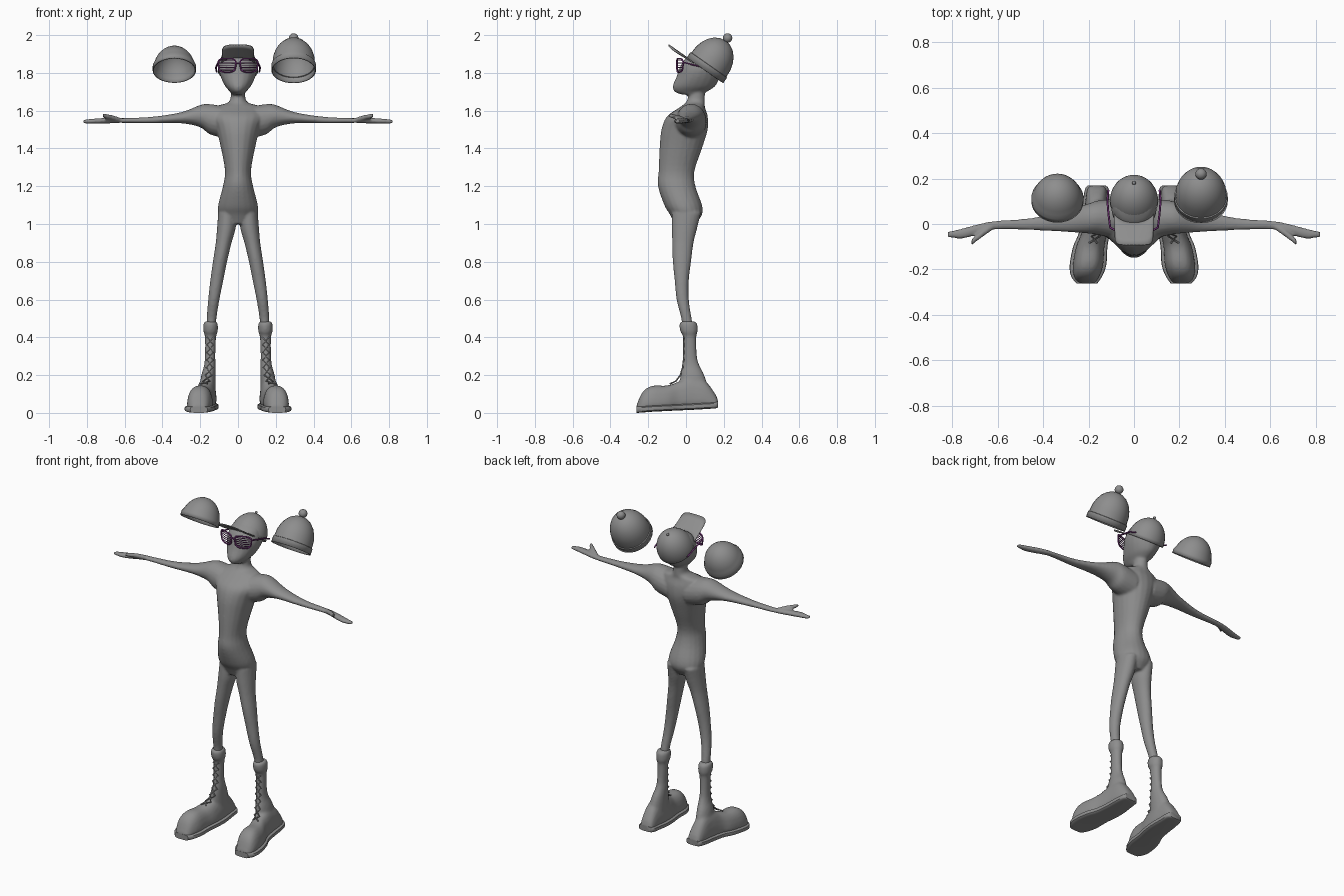
import bpy, bmesh, math
from mathutils import Matrix, Vector

if "Cube" in bpy.data.objects:
    bpy.data.objects.remove(bpy.data.objects["Cube"])


def material(name, rgb):
    m = bpy.data.materials.new(name)
    m.use_nodes = True
    m.diffuse_color = (*rgb, 1)
    m.node_tree.nodes["Principled BSDF"].inputs["Base Color"].default_value = (*rgb, 1)
    return m


GREY = material("plain_grey", (.27, .27, .27))
PURPLE = material("purple_plastic", (.2, .04, .22))
AXES = {"x": (0, 1, 2), "y": (1, 0, 2), "z": (2, 0, 1)}


def spline(rows, steps):
    """Smoothly interpolated copies of the section rows."""
    out = []
    for i in range(len(rows) - 1):
        quad = [rows[max(0, min(len(rows) - 1, i + k))] for k in (-1, 0, 1, 2)]
        for s in range(steps):
            t = s / steps
            out.append([b + t / 2 * (c - a + t * (2*a - 5*b + 4*c - d + t * (3*b - a - 3*c + d)))
                        for a, b, c, d in zip(*quad)])
    return out + [rows[-1]]


def loft(bm, axis, rows, sign=1, power=1.0, taper=0.0, sides=20, steps=4):
    """Closed tube through rows of (position, a_min, a_max, b_min, b_max)."""
    rings = []
    for t, a0, a1, b0, b1 in spline(rows, steps):
        ring = []
        for i in range(sides):
            ang = math.tau * i / sides
            u, v = [math.copysign(abs(f) ** power, f) for f in (math.cos(ang), math.sin(ang))]
            u *= 1 - taper * (v + 1) / 2
            co = [0, 0, 0]
            for k, val in zip(AXES[axis], (t, (a0+a1)/2 + u*(a1-a0)/2, (b0+b1)/2 + v*(b1-b0)/2)):
                co[k] = val
            co[0] *= sign
            ring.append(bm.verts.new(co))
        rings.append(ring)
    for r, q in zip(rings, rings[1:]):
        for i in range(sides):
            j = (i + 1) % sides
            bm.faces.new((r[i], r[j], q[j], q[i]))
    bm.faces.new(rings[0])
    bm.faces.new(rings[-1])


def finish(name, bm, mat=GREY, matrix=None):
    bmesh.ops.recalc_face_normals(bm, faces=bm.faces)
    me = bpy.data.meshes.new(name)
    bm.to_mesh(me)
    bm.free()
    me.materials.append(mat)
    ob = bpy.data.objects.new(name, me)
    bpy.context.collection.objects.link(ob)
    if matrix:
        ob.matrix_world = matrix
    bpy.ops.object.select_all(action="DESELECT")
    ob.select_set(True)
    bpy.context.view_layer.objects.active = ob
    bpy.ops.object.shade_smooth_by_angle(angle=math.radians(40))
    return ob


def fuse(ob, voxel, rounds):
    """Merge overlapping tubes into one smooth skin."""
    rm = ob.modifiers.new("fuse", "REMESH")
    rm.mode, rm.voxel_size, rm.use_smooth_shade = "VOXEL", voxel, True
    sm = ob.modifiers.new("soften", "SMOOTH")
    sm.factor, sm.iterations = .5, rounds


def rods(name, paths, radius, mat):
    """Round rods along (points, closed) paths."""
    cu = bpy.data.curves.new(name, "CURVE")
    cu.dimensions, cu.bevel_depth, cu.bevel_resolution = "3D", radius, 1
    cu.use_fill_caps = True
    for pts, closed in paths:
        sp = cu.splines.new("POLY")
        sp.points.add(len(pts) - 1)
        for p, co in zip(sp.points, pts):
            p.co = (*co, 1)
        sp.use_cyclic_u = closed
    cu.materials.append(mat)
    ob = bpy.data.objects.new(name, cu)
    bpy.context.collection.objects.link(ob)


# Body: torso, neck and head, then mirrored legs, arms and thumbs
torso = [(1.0, .06, -.06, .05), (1.05, .1, -.085, .085), (1.1, .105, -.115, .085),
         (1.2, .08, -.148, .05), (1.28, .069, -.145, .045), (1.4, .09, -.14, .085),
         (1.5, .115, -.13, .115), (1.57, .14, -.1, .115), (1.62, .12, -.03, .1),
         (1.645, .05, 0, .1), (1.69, .038, .015, .1), (1.76, .04, .02, .1)]
head = [(1.685, .03, -.02, .08), (1.7, .042, -.06, .11), (1.73, .068, -.07, .155),
        (1.78, .092, -.05, .18), (1.83, .101, -.032, .19), (1.88, .085, 0, .175),
        (1.91, .05, .05, .15)]
leg = [(.44, .118, .166, -.02, .04), (.5, .114, .166, -.025, .03), (.6, .098, .158, -.05, .015),
       (.7, .078, .147, -.06, .015), (.8, .058, .133, -.07, .027), (.9, .034, .118, -.073, .04),
       (.98, .012, .111, -.076, .06), (1.06, .01, .105, -.075, .08)]
arm = [(.06, -.07, .11, 1.45, 1.62), (.15, -.05, .105, 1.475, 1.635), (.2, -.042, .09, 1.512, 1.63),
       (.3, -.035, .06, 1.533, 1.592), (.45, -.027, .027, 1.533, 1.568), (.6, -.024, .015, 1.535, 1.561),
       (.65, -.033, .008, 1.534, 1.562), (.7, -.05, -.004, 1.532, 1.562),
       (.76, -.065, -.02, 1.531, 1.558), (.82, -.058, -.034, 1.533, 1.552)]
thumb = [(.62, -.025, .005, 1.54, 1.562), (.67, -.06, -.028, 1.552, 1.578), (.715, -.094, -.066, 1.562, 1.585)]
bm = bmesh.new()
for rows in (torso, head):
    loft(bm, "z", [(z, -w, w, y0, y1) for z, w, y0, y1 in rows])
for side in (1, -1):
    loft(bm, "z", leg, side)
    loft(bm, "x", arm, side)
    loft(bm, "x", thumb, side)
fuse(finish("body", bm), .007, 5)

# Boots: foot and shaft fused, with a separate sole and crossed laces
foot = [(.17, .13, .2, .03, .06), (.155, .115, .212, .026, .1), (.1, .11, .222, .022, .17),
        (.03, .105, .228, .018, .19), (-.04, .11, .24, .015, .165), (-.1, .12, .265, .012, .145),
        (-.18, .125, .28, .008, .143), (-.23, .143, .274, .004, .11), (-.262, .165, .25, .002, .04)]
shaft = [(.1, .118, .212, -.04, .13), (.2, .118, .194, -.03, .097), (.25, .118, .18, -.02, .072),
         (.3, .12, .175, -.016, .058), (.4, .116, .175, -.015, .055), (.43, .107, .183, -.03, .062),
         (.47, .107, .183, -.035, .06), (.485, .115, .175, -.02, .045)]
lace_line = [(.146, -.017, .4), (.147, -.017, .36), (.148, -.017, .32), (.148, -.019, .28),
             (.15, -.024, .24), (.156, -.036, .2), (.168, -.06, .168), (.18, -.09, .154)]
for side, label in ((1, "left"), (-1, "right")):
    bm = bmesh.new()
    loft(bm, "y", foot, side, .75, .35)
    loft(bm, "z", shaft, side)
    fuse(finish(label + "_boot", bm), .008, 4)
    bm = bmesh.new()
    loft(bm, "y", [(y, a - .003, b + .003, c - .002, c + .032) for y, a, b, c, d in foot], side, .5)
    finish(label + "_boot_sole", bm)
    laces = []
    for phase in (1, -1):
        laces.append(([(side * (x + phase * (-1) ** i * .018), y + .006, z)
                       for i, (x, y, z) in enumerate(lace_line)], False))
    rods(label + "_boot_laces", laces, .004, GREY)


# Hats: open shells turned about a tilted axis
def hat_frame(x):
    return Matrix.Translation((x, .1, 1.813)) @ Matrix.Rotation(math.radians(-35), 4, "X")


def dome_profile(r, h, n=10):
    return [(r * math.cos(i / n * math.pi / 2), h * math.sin(i / n * math.pi / 2)) for i in range(n + 1)]


def hat(name, x, profile, ball=0.0):
    bm = bmesh.new()
    vs = [bm.verts.new((r, 0, h)) for r, h in profile]
    es = [bm.edges.new(pair) for pair in zip(vs, vs[1:])]
    bmesh.ops.spin(bm, geom=vs + es, cent=(0, 0, 0), axis=(0, 0, 1), angle=math.tau, steps=32)
    bmesh.ops.remove_doubles(bm, verts=bm.verts, dist=.0005)
    ob = finish(name, bm, GREY, hat_frame(x))
    sol = ob.modifiers.new("thickness", "SOLIDIFY")
    sol.thickness, sol.offset = .006, -1
    if ball:
        bm = bmesh.new()
        bmesh.ops.create_uvsphere(bm, u_segments=20, v_segments=12, radius=ball)
        top = Matrix.Translation((0, 0, profile[-1][1] + ball * .7))
        finish(name + "_top_ball", bm, GREY, hat_frame(x) @ top)


hat("round_hat", -.337, [(.115, 0), (.115, .025)] + dome_profile(.112, .14)[2:])
hat("bobble_hat", .295, [(.118, 0), (.118, .035), (.113, .037), (.11, .08), (.1, .115), (.084, .145),
                         (.06, .171), (.03, .187), (0, .192)], .025)
hat("cap", 0, dome_profile(.107, .135), .008)

# Cap brim: strips running from the cap rim to a rounded front edge
bm = bmesh.new()
count, layers = 16, 4
grid = []
for i in range(count + 1):
    t = 2 * i / count - 1
    ang = t * math.radians(57)
    inner = Vector((.105 * math.sin(ang), -.105 * math.cos(ang), .004))
    outer = Vector((.085 * math.sin(t * math.pi / 2), -.235 + .05 * t ** 4, .004 - .012 * t * t))
    grid.append([bm.verts.new(inner.lerp(outer, k / layers)) for k in range(layers + 1)])
for r, q in zip(grid, grid[1:]):
    for k in range(layers):
        bm.faces.new((r[k], r[k + 1], q[k + 1], q[k]))
brim = finish("cap_brim", bm, GREY, hat_frame(0))
brim.modifiers.new("thickness", "SOLIDIFY").thickness = .006


# Slatted glasses: curved rims, horizontal slats, bridge and arms
def wrap(x, z):
    return (x, -.048 + 3 * x * x, z)


paths = [([wrap(x, 1.852) for x in (-.016, 0, .016)], False)]
slats = []
for side in (1, -1):
    rim = []
    for i in range(24):
        c, s = math.cos(math.tau * i / 24), math.sin(math.tau * i / 24)
        u, v = [math.copysign(abs(f) ** .6, f) for f in (c, s)]
        rim.append(wrap(side * (.058 + u * .046 * (1 + .08 * v)), 1.84 + .036 * v))
    paths.append((rim, True))
    paths.append(([(side * x, y, z) for x, y, z in
                   ((.105, -.014, 1.856), (.112, .04, 1.842), (.117, .1, 1.828), (.113, .15, 1.805))], False))
    for k in range(-2, 3):
        slats.append(([wrap(side * (.058 + .044 * f), 1.84 + k * .012) for f in (-1, -.5, 0, .5, 1)], False))
rods("glasses_frame", paths, .0045, PURPLE)
rods("glasses_slats", slats, .0025, PURPLE)
